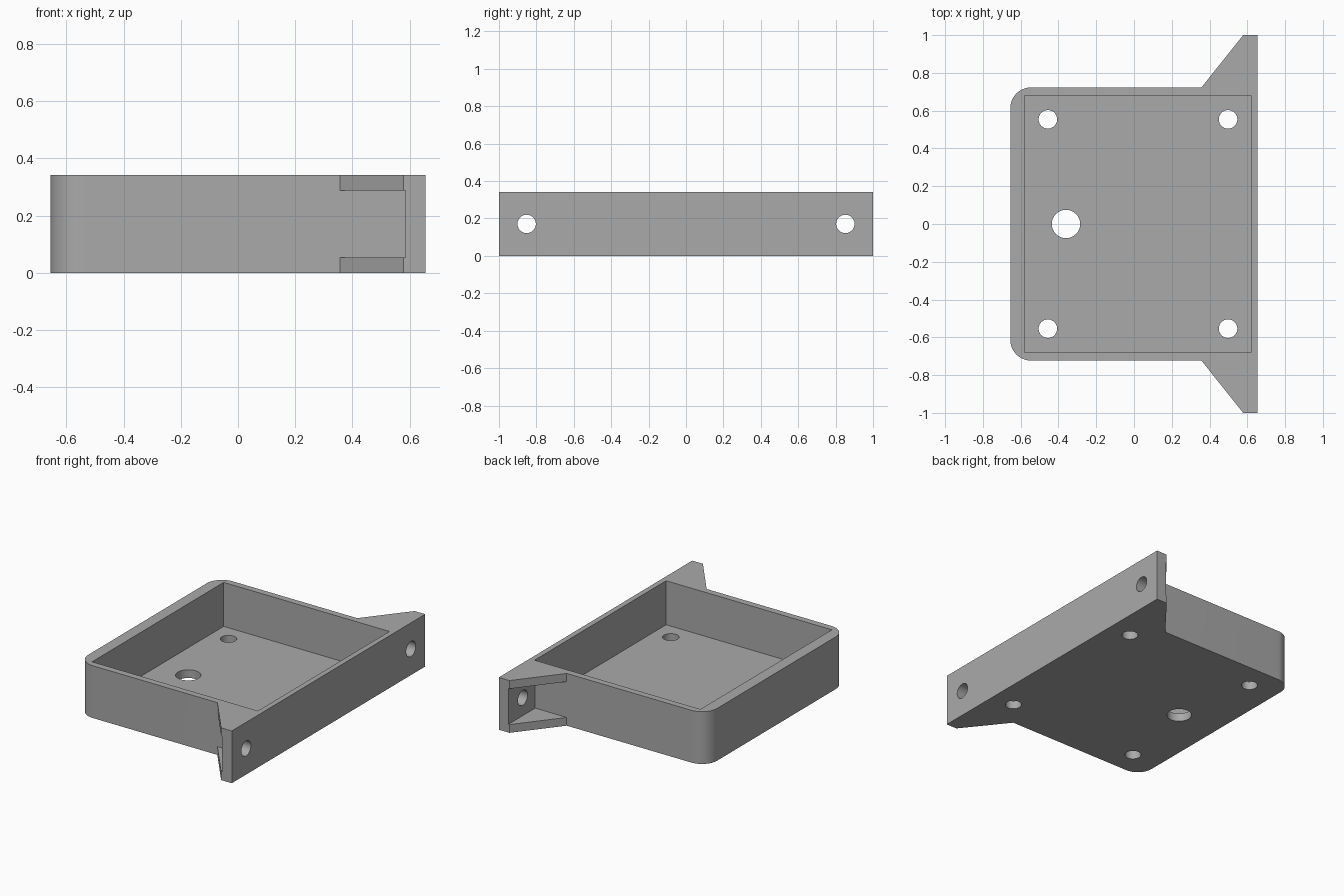
import bpy, bmesh, math
from mathutils import Matrix, Vector

cube = bpy.data.objects.get("Cube")
if cube:
    bpy.data.objects.remove(cube, do_unlink=True)

HEIGHT, FLOOR = 0.342, 0.054
BACK, FACE = -0.655, 0.655          # rounded end and mounting plate face
SIDE, RADIUS = 0.723, 0.11          # tray half width and corner radius
PLATE_BACK = 0.585

grey = bpy.data.materials.new("plain grey")
grey.use_nodes = True
colour = (0.4, 0.4, 0.4, 1)
grey.diffuse_color = colour
grey.node_tree.nodes["Principled BSDF"].inputs["Base Color"].default_value = colour


def add_object(name, bm):
    bmesh.ops.recalc_face_normals(bm, faces=bm.faces)
    mesh = bpy.data.meshes.new(name)
    bm.to_mesh(mesh)
    bm.free()
    mesh.materials.append(grey)
    obj = bpy.data.objects.new(name, mesh)
    bpy.context.collection.objects.link(obj)
    return obj


def prism(name, outline, height):
    bm = bmesh.new()
    face = bm.faces.new([bm.verts.new((x, y, 0)) for x, y in outline])
    top = bmesh.ops.extrude_face_region(bm, geom=[face])["geom"]
    bmesh.ops.translate(bm, vec=(0, 0, height),
                        verts=[v for v in top if isinstance(v, bmesh.types.BMVert)])
    return add_object(name, bm)


def box(name, low, high):
    low, high = Vector(low), Vector(high)
    bm = bmesh.new()
    bmesh.ops.create_cube(bm, size=1, matrix=Matrix.Translation((low + high) / 2)
                          @ Matrix.Diagonal((*(high - low), 1)))
    return add_object(name, bm)


def drill(name, centre, radius, axis="Z"):
    turn = Matrix.Rotation(math.pi / 2, 4, "Y") if axis == "X" else Matrix()
    bm = bmesh.new()
    bmesh.ops.create_cone(bm, cap_ends=True, segments=48, radius1=radius, radius2=radius,
                          depth=0.2, matrix=Matrix.Translation(centre) @ turn)
    return add_object(name, bm)


# Outer outline: rounded back corner, flared wing, then mirrored
half = [(FACE, 1), (0.578, 1), (0.357, SIDE)]
for i in range(13):
    a = math.pi / 2 * (1 + i / 12)
    half.append((BACK + RADIUS + RADIUS * math.cos(a),
                 SIDE - RADIUS + RADIUS * math.sin(a)))
outline = half + [(x, -y) for x, y in reversed(half)]
tray = prism("mounting_tray", outline, HEIGHT)

# Open pocket
cutters = [box("pocket_cutter", (-0.58, -0.68, FLOOR), (0.62, 0.68, 0.5))]

for side in (-1, 1):
    # Wing recess between upper and lower gussets, and the plate screw hole
    y0, y1 = sorted((side * SIDE, side * 1.1))
    cutters.append(box("recess_cutter", (0.3, y0, FLOOR), (PLATE_BACK, y1, HEIGHT - FLOOR)))
    cutters.append(drill("plate_hole_cutter", (0.62, side * 0.852, HEIGHT / 2), 0.049, "X"))
    # Floor screw holes
    for x in (-0.456, 0.498):
        cutters.append(drill("floor_hole_cutter", (x, side * 0.554, 0), 0.049))
# Cable hole
cutters.append(drill("cable_hole_cutter", (-0.36, 0, 0), 0.075))

bpy.context.view_layer.objects.active = tray
for cutter in cutters:
    cutter.hide_render = True
    cut = tray.modifiers.new(cutter.name, "BOOLEAN")
    cut.operation, cut.solver, cut.object = "DIFFERENCE", "EXACT", cutter
    bpy.ops.object.modifier_apply(modifier=cut.name)
    bpy.data.objects.remove(cutter, do_unlink=True)

# Smooth the round surfaces, keep the corners crisp
bpy.ops.object.select_all(action="DESELECT")
tray.select_set(True)
bpy.ops.object.shade_smooth_by_angle(angle=math.radians(30))
